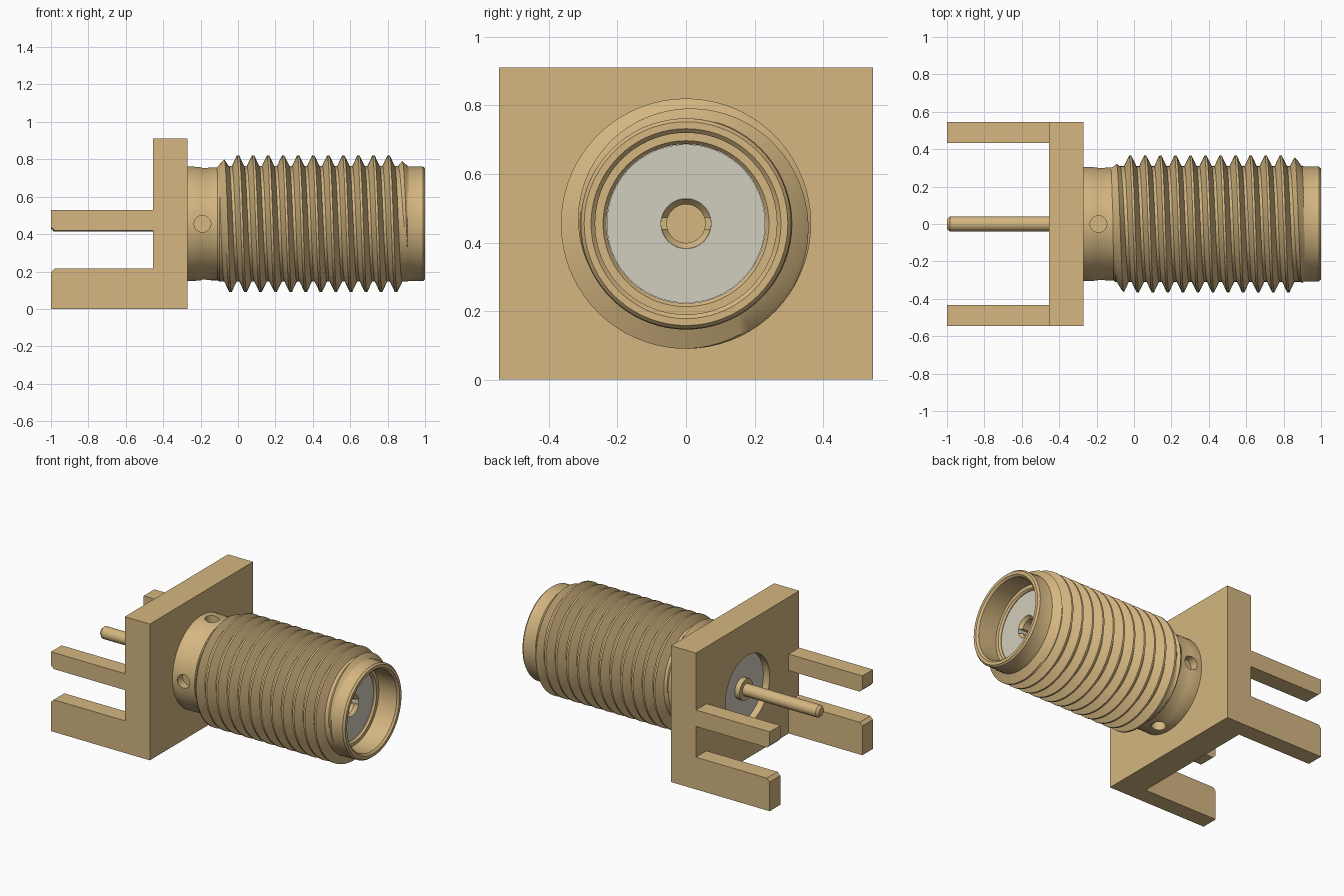
import bpy, bmesh, math
from mathutils import Matrix, Vector

if "Cube" in bpy.data.objects:
    bpy.data.objects.remove(bpy.data.objects["Cube"], do_unlink=True)

AXIS_Z = 0.455          # height of the barrel axis
SEG = 72


def material(name, rgb):
    m = bpy.data.materials.new(name)
    m.use_nodes = True
    m.diffuse_color = (*rgb, 1)
    bsdf = next(n for n in m.node_tree.nodes if n.type == 'BSDF_PRINCIPLED')
    bsdf.inputs["Base Color"].default_value = (*rgb, 1)
    return m


GOLD = material("gold plating", (0.66, 0.47, 0.22))
WHITE = material("off white insulator", (0.64, 0.62, 0.51))


def finish(bm, name, mat):
    bmesh.ops.recalc_face_normals(bm, faces=bm.faces)
    me = bpy.data.meshes.new(name)
    bm.to_mesh(me)
    bm.free()
    me.materials.append(mat)
    ob = bpy.data.objects.new(name, me)
    bpy.context.collection.objects.link(ob)
    return ob


def select_only(ob):
    bpy.ops.object.select_all(action='DESELECT')
    ob.select_set(True)
    bpy.context.view_layer.objects.active = ob


def smooth(ob, angle=30):
    select_only(ob)
    bpy.ops.object.shade_smooth_by_angle(angle=math.radians(angle))


def cut(ob, cutter):
    cutter.hide_render = True
    mod = ob.modifiers.new("cut", 'BOOLEAN')
    mod.operation = 'DIFFERENCE'
    mod.solver = 'EXACT'
    mod.object = cutter
    select_only(ob)
    bpy.ops.object.modifier_apply(modifier=mod.name)
    bpy.data.objects.remove(cutter, do_unlink=True)


def ring_point(x, r, a):
    """Point at angle a from the top, turning towards the front."""
    return Vector((x, -r * math.sin(a), AXIS_Z + r * math.cos(a)))


def lathe(name, profile, mat, closed=False):
    """Revolve (x, radius) points around the barrel axis."""
    bm = bmesh.new()
    rings = [[bm.verts.new(ring_point(x, r, math.tau * i / SEG)) for x, r in profile]
             for i in range(SEG)]
    n = len(profile)
    for i in range(SEG):
        a, b = rings[i], rings[(i + 1) % SEG]
        for j in range(n if closed else n - 1):
            k = (j + 1) % n
            bm.faces.new((a[j], a[k], b[k], b[j]))
    bmesh.ops.remove_doubles(bm, verts=bm.verts, dist=1e-5)
    return finish(bm, name, mat)


def box(name, lo, hi):
    bm = bmesh.new()
    lo, hi = Vector(lo), Vector(hi)
    bmesh.ops.create_cube(bm, size=1, matrix=Matrix.Translation((lo + hi) / 2)
                          @ Matrix.Diagonal((*(hi - lo), 1)))
    return finish(bm, name, GOLD)


# Mounting bracket: side profile of plate and prongs, extruded across y
side = [(-0.27, 0), (-0.27, 0.91), (-0.455, 0.91), (-0.455, 0.53), (-1, 0.53),
        (-1, 0.44), (-0.98, 0.42), (-0.455, 0.42), (-0.455, 0.215),
        (-0.98, 0.215), (-1, 0.195), (-1, 0)]
bm = bmesh.new()
face = bm.faces.new([bm.verts.new((x, -0.545, z)) for x, z in side])
out = bmesh.ops.extrude_face_region(bm, geom=[face])
bmesh.ops.translate(bm, vec=(0, 1.09, 0),
                    verts=[v for v in out["geom"] if isinstance(v, bmesh.types.BMVert)])
bracket = finish(bm, "mounting_bracket", GOLD)
# Clear the space between left and right prongs, then bore the plate
cut(bracket, box("prong_gap_cutter", (-1.2, -0.433, -0.2), (-0.455, 0.433, 1.2)))
cut(bracket, lathe("plate_bore_cutter",
                   [(-0.6, 0), (-0.6, 0.232), (-0.1, 0.232), (-0.1, 0)], GOLD))
smooth(bracket)

# Barrel: closed tube with a stepped, chamfered mouth
barrel = lathe("barrel", [
    (-0.275, 0.232), (-0.275, 0.306), (-0.20, 0.306), (-0.19, 0.302), (-0.11, 0.302),
    (-0.10, 0.309), (0.905, 0.309), (0.91, 0.307), (0.988, 0.307), (1.0, 0.297),
    (1.0, 0.277), (0.988, 0.265), (0.855, 0.265), (0.855, 0.242), (0.843, 0.232)],
    GOLD, closed=True)

# Four blind cross holes near the plate
bm = bmesh.new()
for k in range(4):
    a = math.pi / 2 * k
    m = (Matrix.Translation((-0.19, 0, AXIS_Z)) @ Matrix.Rotation(a, 4, 'X')
         @ Matrix.Translation((0, 0, 0.345)))
    bmesh.ops.create_cone(bm, cap_ends=True, segments=28, radius1=0.045,
                          radius2=0.045, depth=0.19, matrix=m)
cut(barrel, finish(bm, "cross_hole_cutter", GOLD))
smooth(barrel)

# Right-handed screw thread, trimmed by a cone at each end
PITCH, CREST = 0.0805, 0.365
START, TURNS = -0.125, 13
bm = bmesh.new()
previous = None
phase = math.tau * START / PITCH
for i in range(TURNS * SEG + 1):
    a = math.tau * i / SEG
    x0 = START + PITCH * i / SEG
    row = []
    for dx, r in ((-0.037, 0.300), (-0.006, CREST), (0.006, CREST), (0.037, 0.300)):
        x = x0 + dx
        limit = min(0.305 + (x + 0.11) * 1.1, 0.309 + (0.905 - x) * 1.05)
        row.append(bm.verts.new(ring_point(x, max(0.295, min(r, limit)), a + phase)))
    if previous:
        for j in range(3):
            bm.faces.new((previous[j], previous[j + 1], row[j + 1], row[j]))
        bm.faces.new((previous[3], previous[0], row[0], row[3]))
    else:
        bm.faces.new(row)
    previous = row
bm.faces.new(previous)
smooth(finish(bm, "screw_thread", GOLD))

# Insulator filling the bore, with a seat for the contact
insulator = lathe("insulator", [
    (-0.41, 0.05), (-0.41, 0.231), (0.84, 0.231), (0.84, 0.073), (0.6, 0.073),
    (0.6, 0.05)], WHITE, closed=True)
smooth(insulator)

# Centre contact: funnel socket at the mouth, collar and solder pin at the rear
contact = lathe("centre_contact", [
    (-1.0, 0), (-1.0, 0.026), (-0.985, 0.04), (-0.445, 0.04), (-0.445, 0.07),
    (-0.40, 0.07), (-0.40, 0.045), (0.61, 0.045), (0.61, 0.0725), (0.841, 0.0725),
    (0.82, 0.056), (0.68, 0.056), (0.68, 0)], GOLD)
cut(contact, box("socket_slot_cutter", (0.72, -0.1, AXIS_Z - 0.016),
                 (0.9, 0.1, AXIS_Z + 0.016)))
smooth(contact)
